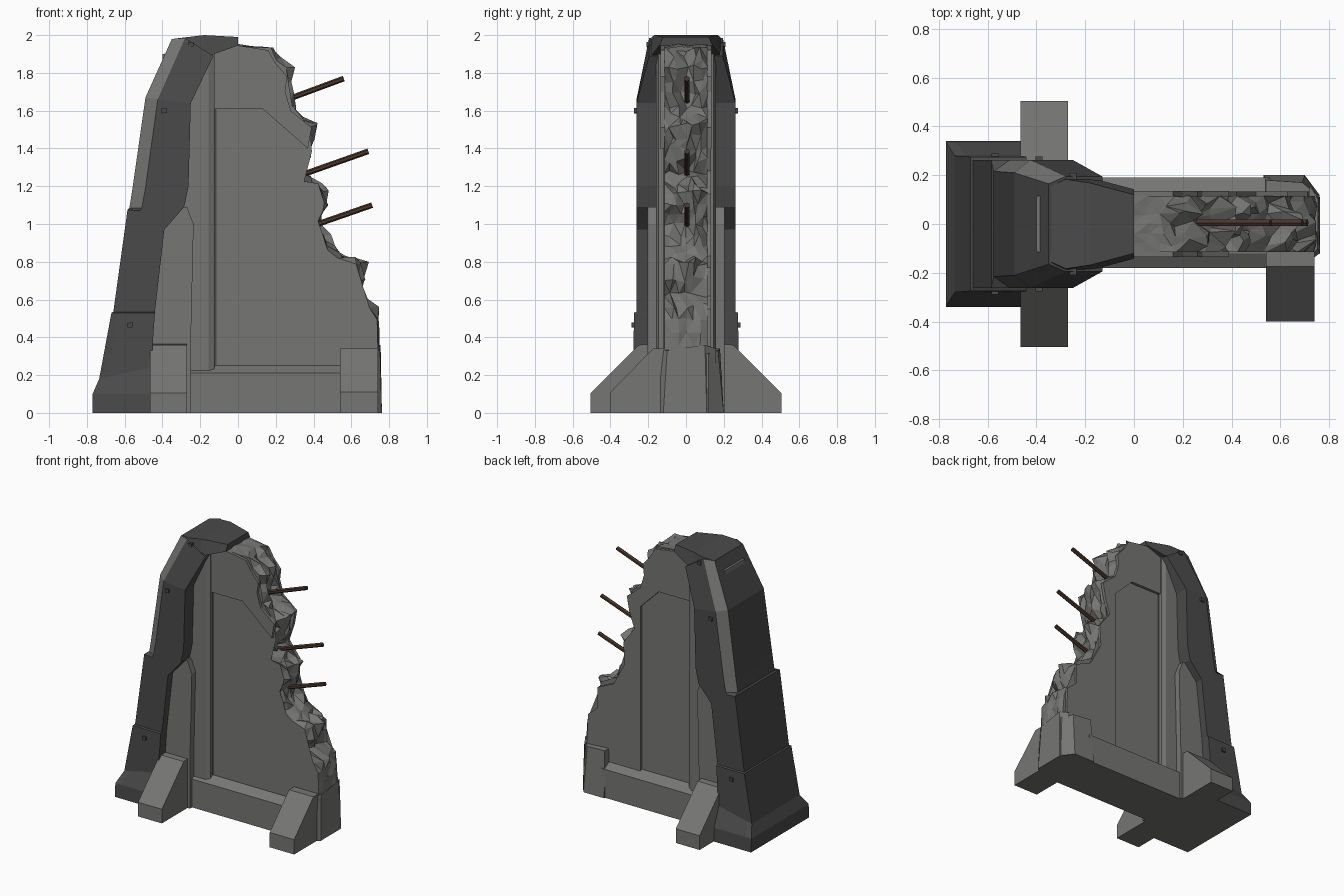
import bpy, bmesh, random
from mathutils import Vector

random.seed(4)
if "Cube" in bpy.data.objects:
    bpy.data.objects.remove(bpy.data.objects["Cube"])


def material(name, rgb):
    m = bpy.data.materials.new(name)
    m.use_nodes = True
    m.diffuse_color = (*rgb, 1)
    bsdf = next(n for n in m.node_tree.nodes if n.type == "BSDF_PRINCIPLED")
    bsdf.inputs["Base Color"].default_value = (*rgb, 1)
    return m


CONCRETE = material("concrete grey", (0.18, 0.18, 0.175))
ARMOUR = material("dark armour", (0.068, 0.068, 0.07))
RUST = material("rusty iron", (0.065, 0.036, 0.024))


def loft(name, rings, mats, rule=None, triangulate=False):
    """Skin closed rings of equal length; rule(ring, edge) picks a material."""
    bm = bmesh.new()
    rows = [[bm.verts.new(p) for p in ring] for ring in rings]
    n = len(rows[0])
    for r in range(len(rows) - 1):
        for e in range(n):
            f = (e + 1) % n
            face = bm.faces.new((rows[r][e], rows[r][f], rows[r + 1][f], rows[r + 1][e]))
            face.material_index = rule(r, e) if rule else 0
    for row, r in ((rows[0], -1), (rows[-1], len(rows))):
        face = bm.faces.new(row)
        face.material_index = rule(r, -1) if rule else 0
    if triangulate:
        bmesh.ops.triangulate(bm, faces=bm.faces[:])
    bmesh.ops.recalc_face_normals(bm, faces=bm.faces[:])
    me = bpy.data.meshes.new(name)
    bm.to_mesh(me)
    bm.free()
    for m in mats:
        me.materials.append(m)
    ob = bpy.data.objects.new(name, me)
    bpy.context.collection.objects.link(ob)
    return ob


def slab(name, outline, y0, y1, mat=CONCRETE):
    """Extrude an x-z outline along y."""
    return loft(name, [[(x, y, z) for x, z in outline] for y in (y0, y1)], [mat])


def bar(name, section, x0, x1, mat=CONCRETE):
    """Extrude a y-z section along x."""
    return loft(name, [[(x, y, z) for y, z in section] for x in (x0, x1)], [mat])


# Broken wall: slices across the thickness share a jagged edge
EDGE = [(0, 1.95), (.18, 1.93), (.22, 1.88), (.29, 1.84), (.27, 1.76), (.30, 1.62),
        (.41, 1.53), (.40, 1.40), (.35, 1.28), (.47, 1.17), (.45, 1.0), (.54, .84),
        (.68, .79), (.67, .63), (.74, .57), (.75, .35)]


def subdivide(path, step):
    out = []
    for a, b in zip(path, path[1:]):
        a, b = Vector(a), Vector(b)
        k = max(1, round((b - a).length / step))
        out += [a.lerp(b, i / k) for i in range(k)]
    return out + [Vector(path[-1])]


edge = subdivide(EDGE, 0.065)
slices = []
COUNT = 7
for j in range(COUNT):
    t = j / (COUNT - 1) * 2 - 1
    outer = abs(t) > 0.99
    ring = [(-.4, t * .115, 0), (-.4, t * .115, 1.9), (-.13, t * .115, 1.93)]
    for p in edge:
        x, z = p
        rough = 0.25 if x < .17 or z < .5 else 1
        dx = random.uniform(-.075, 0) if outer else random.uniform(-.06, .015)
        dy = 0 if outer else random.uniform(-.016, .016)
        dz = random.uniform(-.02, .012)
        ring.append((x + dx * rough, t * .115 + dy * rough, z + dz * rough))
    ring.append((.75, t * .115, 0))
    slices.append(ring)
loft("broken_wall", slices, [CONCRETE], triangulate=True)

# Raised borders on both wall faces
ragged = [(.37, 1.4), (.39, 1.51), (.28, 1.60), (.25, 1.7), (.26, 1.78),
          (.2, 1.85), (.16, 1.92), (0, 1.945), (-.13, 1.93)]
slab("front_top_border", [(-.13, 1.61), (.13, 1.61)] + ragged, -.135, -.11)
slab("back_top_border", [(-.13, 1.61), (.13, 1.61), (.28, 1.46)] + ragged, .11, .135)
slab("back_side_border", [(.28, .24), (.28, 1.46), (.37, 1.4), (.33, 1.28), (.42, 1.16), (.41, 1.0),
                          (.5, .83), (.63, .77), (.63, .62), (.71, .55), (.72, .24)], .11, .133)

# Upright beside the wall panel, with a sloped inner edge
PLAN = [(-.40, .16), (-.155, .16), (-.125, .145), (-.125, -.145), (-.155, -.16), (-.40, -.16)]
loft("wall_upright", [[(x, y, .2) for x, y in PLAN], [(x, y, 1.92 if x > -.3 else 1.6) for x, y in PLAN]],
     [CONCRETE])
slab("panel_seam", [(-.125, .25), (-.114, .25), (-.114, 1.92), (-.125, 1.92)], -.118, .118, ARMOUR)

# Plinth under the wall
bar("plinth", [(-.18, 0), (-.18, .21), (-.12, .25), (.12, .25), (.19, .21), (.19, 0)], -.46, .56)

# Concrete pier inside the armoured end
slab("pier", [(-.5, 0), (-.25, 0), (-.25, .36), (-.235, 1.0), (-.27, 1.09), (-.30, 1.09), (-.42, .97)], -.205, .205)

# Sloped feet
for side, tag in ((-1, "front"), (1, "back")):
    bar(tag + "_pier_foot", [(0, 0), (side * .505, 0), (side * .505, .105), (side * .25, .36), (0, .38)],
        -.465, -.27)
bar("front_end_foot", [(0, 0), (-.4, 0), (-.4, .11), (-.175, .34), (0, .34)], .54, .74)
# Worn stub where the rear end foot is missing
loft("back_end_stub", [[(.53, 0, 0), (.53, .2, 0), (.54, .18, .34), (.54, 0, .34)],
                       [(.70, 0, 0), (.70, .2, 0), (.69, .17, .33), (.69, 0, .34)],
                       [(.76, 0, 0), (.76, .12, 0), (.75, .12, .31), (.75, 0, .34)]], [CONCRETE])
loft("cracked_end", [[(.72, -.15, 0), (.72, .15, 0), (.72, .16, .34), (.72, -.15, .34)],
                     [(.762, -.12, 0), (.762, .11, 0), (.755, .10, .36), (.752, -.10, .33)]], [CONCRETE])

# Armoured end: (outer point, side seam point, inner point, outer half width, side half width)
ARMOUR_RINGS = [
    ((-.77, 0), (-.73, 0), (-.46, 0), .34, .34),
    ((-.77, .10), (-.73, .10), (-.46, .10), .335, .335),
    ((-.735, .18), (-.69, .19), (-.46, .24), .28, .28),
    ((-.67, .53), (-.63, .53), (-.44, .53), .275, .275),
    ((-.66, .535), (-.62, .535), (-.44, .535), .262, .262),
    ((-.585, 1.075), (-.52, 1.07), (-.39, .97), .262, .262),
    ((-.575, 1.085), (-.51, 1.085), (-.285, 1.09), .215, .262),
    ((-.56, 1.18), (-.49, 1.19), (-.262, 1.2), .215, .262),
    ((-.49, 1.67), (-.425, 1.66), (-.25, 1.64), .21, .262),
    ((-.35, 1.98), (-.28, 1.985), (-.13, 1.89), .165, .195),
]
rings = []
for o, m, i, wo, w in ARMOUR_RINGS:
    half = [(o, wo), (m, w), (i, w)]
    rings.append([(p[0], y, p[1]) for p, y in half] + [(p[0], -y, p[1]) for p, y in reversed(half)])
loft("end_armour", rings, [ARMOUR, CONCRETE],
     lambda r, e: 1 if r == -1 or (r >= 6 and e in (0, 4)) else 0)

# Armoured cap folding over the top of the wall
CAP = [(-.345, .165, 1.93, 1.98), (-.28, .195, 1.86, 1.988), (-.18, .18, 1.88, 2.0), (0, .132, 1.945, 1.99)]
loft("top_cap", [[(x, -w - .01, lo), (x, w + .01, lo), (x, w - .012, hi), (x, -w + .012, hi)]
                 for x, w, lo, hi in CAP], [ARMOUR])

# Square bolts on the armour sides
for side, tag in ((-1, "front"), (1, "back")):
    for k, (x, y, z) in enumerate([(-.39, .262, 1.6), (-.57, .275, .465), (-.25, .195, 1.95)]):
        s = .014
        slab(f"{tag}_bolt_{k + 1}", [(x - s, z - s), (x + s, z - s * .8), (x + s, z + s), (x - s, z + s * .8)],
             side * (y - .03), side * (y + .014), ARMOUR)

# Reinforcing rods sticking out of the break
for k, (a, b) in enumerate([((.2, 1.637), (.56, 1.77)), ((.28, 1.24), (.69, 1.385)), ((.38, .985), (.71, 1.1))]):
    start, end = Vector((a[0], .005, a[1])), Vector((b[0], .005, b[1]))
    bpy.ops.mesh.primitive_cylinder_add(vertices=6, radius=.015, depth=(end - start).length,
                                        location=(start + end) / 2)
    rod = bpy.context.object
    rod.name = f"rod_{k + 1}"
    rod.rotation_euler = (end - start).to_track_quat("Z", "Y").to_euler()
    rod.data.materials.append(RUST)
